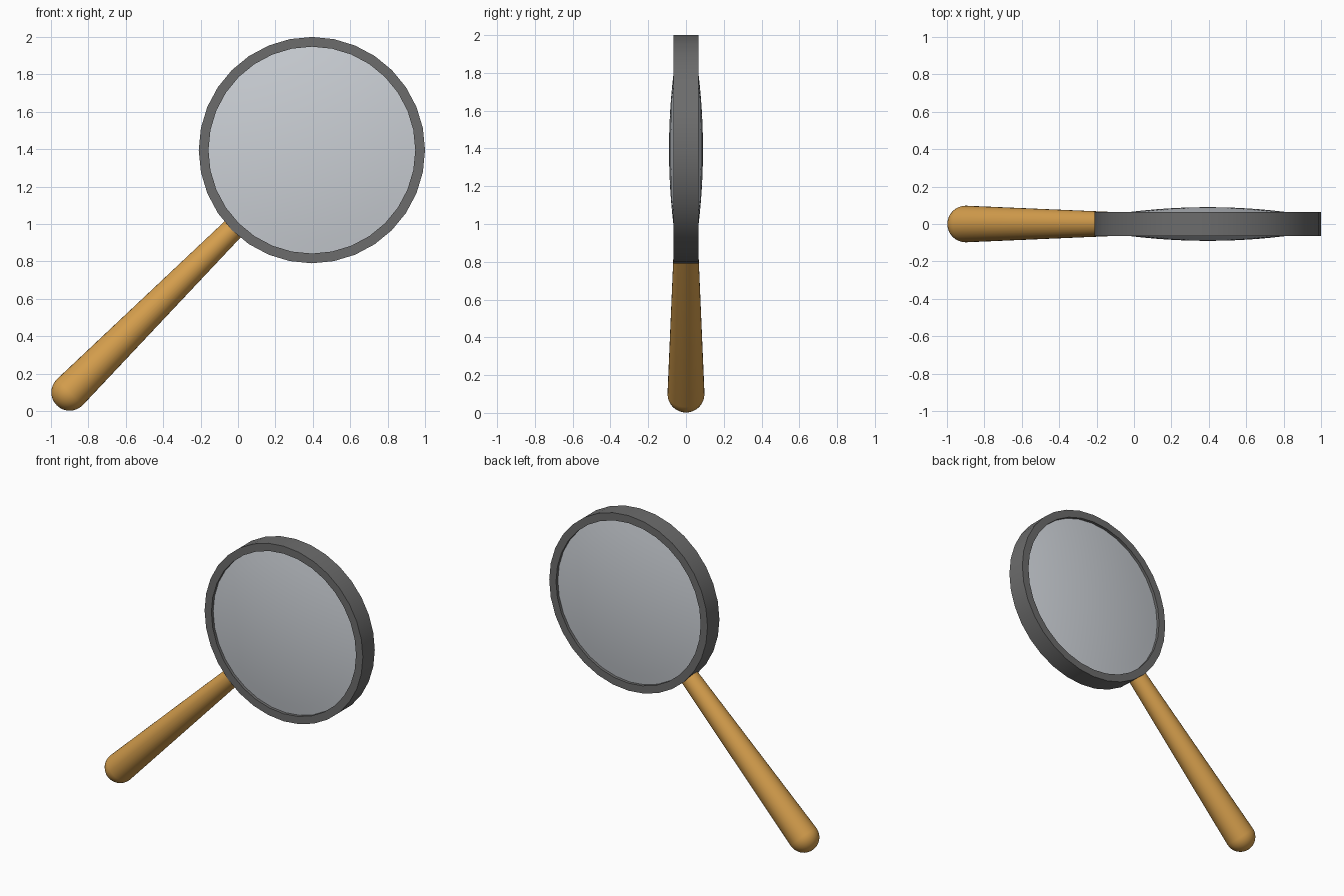
import bpy
import math
from mathutils import Matrix, Vector

cube = bpy.data.objects.get("Cube")
if cube:
    bpy.data.objects.remove(cube)


def material(name, rgb, roughness=0.6):
    mat = bpy.data.materials.new(name)
    mat.use_nodes = True
    mat.diffuse_color = (*rgb, 1)
    shader = mat.node_tree.nodes["Principled BSDF"]
    shader.inputs["Base Color"].default_value = (*rgb, 1)
    shader.inputs["Roughness"].default_value = roughness
    return mat


def lathe(name, profile, sides, mat, matrix, closed=False):
    """Revolve (radius, height) points about local z; zero radius makes a pole."""
    verts, rings, faces = [], [], []
    for radius, height in profile:
        count = sides if radius > 0 else 1
        rings.append([len(verts) + i for i in range(count)])
        for i in range(count):
            a = math.tau * i / sides
            verts.append((radius * math.cos(a), radius * math.sin(a), height))
    pairs = list(zip(rings, rings[1:]))
    if closed:
        pairs.append((rings[-1], rings[0]))
    for low, high in pairs:
        for i in range(sides):
            j = i + 1
            quad = [low[i % len(low)], low[j % len(low)],
                    high[j % len(high)], high[i % len(high)]]
            faces.append(list(dict.fromkeys(quad)))
    mesh = bpy.data.meshes.new(name)
    mesh.from_pydata(verts, [], faces)
    mesh.materials.append(mat)
    obj = bpy.data.objects.new(name, mesh)
    bpy.context.collection.objects.link(obj)
    obj.matrix_world = matrix
    bpy.ops.object.select_all(action="DESELECT")
    obj.select_set(True)
    bpy.context.view_layer.objects.active = obj
    bpy.ops.object.shade_smooth_by_angle(angle=math.radians(30))
    return obj


metal = material("dark grey metal", (0.15, 0.15, 0.15))
glass = material("pale grey glass", (0.60, 0.63, 0.67), 0.3)
wood = material("warm wood", (0.68, 0.35, 0.075))

center = Vector((0.395, 0, 1.395))
facing = Matrix.Translation(center) @ Matrix.Rotation(math.radians(90), 4, "X")

# Rim: rectangular section swept round the lens
outer, inner, half = 0.605, 0.553, 0.065
lathe("rim", [(inner, -half), (outer, -half), (outer, half), (inner, half)],
      32, metal, facing, closed=True)

# Lens: shallow domes on both sides, meeting inside the rim
edge, middle, steps = 0.045, 0.09, 8
front = [(inner * i / steps, middle - (middle - edge) * (i / steps) ** 2)
         for i in range(steps + 1)]
back = [(r, -h) for r, h in front]
lathe("lens", back + front[::-1], 32, glass, facing)

# Handle: rounded butt tapering up to the rim
knob = Vector((-0.9, 0, 0.1))
axis = center - knob
along = Matrix.Translation(knob) @ axis.to_track_quat("Z", "Y").to_matrix().to_4x4()
butt = 0.098
cap = [(butt * math.sin(math.pi * i / 16), -butt * math.cos(math.pi * i / 16))
       for i in range(9)]
neck = axis.length - inner - 0.025
lathe("handle", cap + [(0.06, neck), (0, neck)], 32, wood, along)
